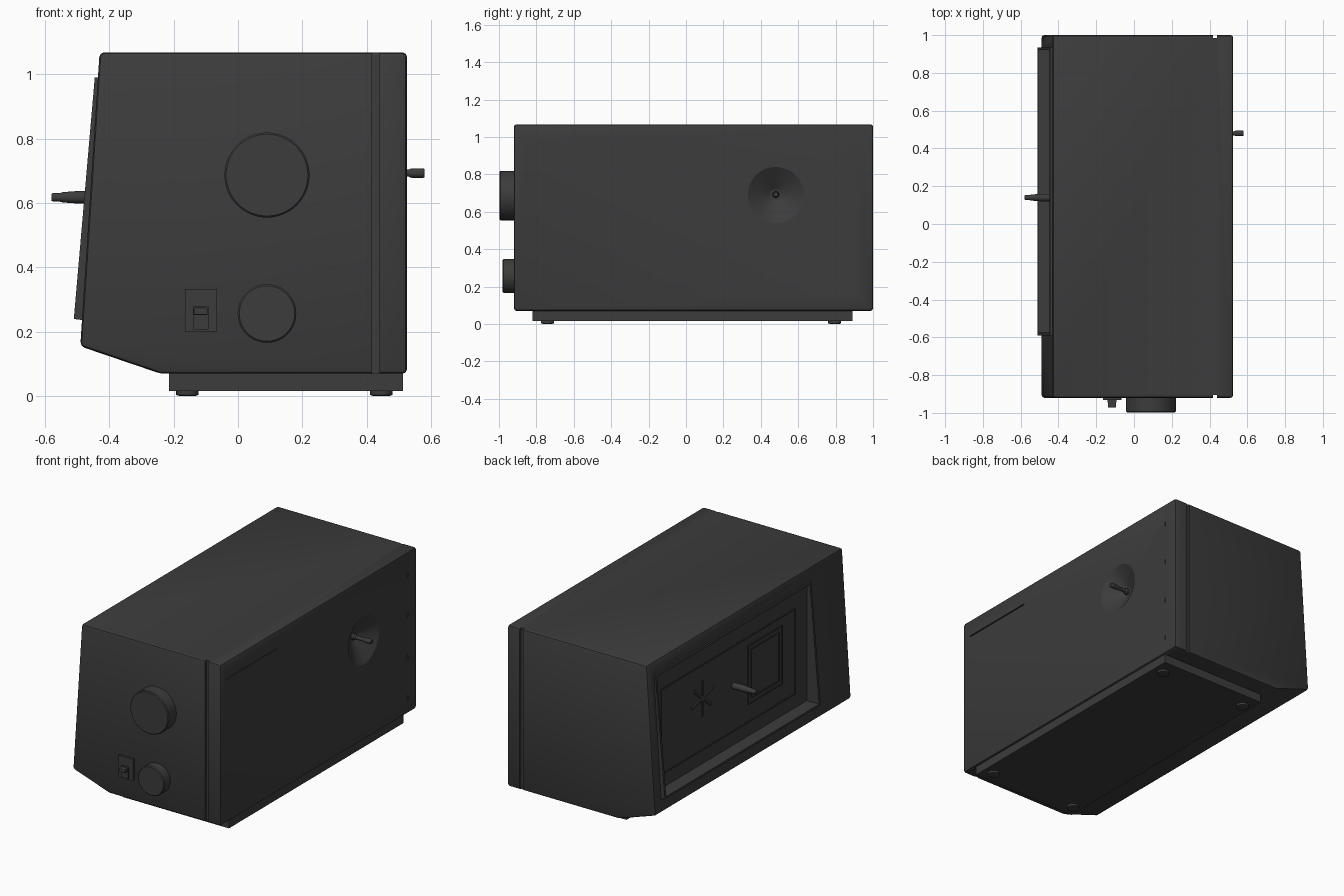
import bpy, bmesh, math
from mathutils import Matrix, Vector

cube = bpy.data.objects.get("Cube")
if cube:
    bpy.data.objects.remove(cube)


def material(name, value):
    m = bpy.data.materials.new(name)
    m.use_nodes = True
    colour = (value, value, value, 1)
    m.diffuse_color = colour
    m.node_tree.nodes["Principled BSDF"].inputs["Base Color"].default_value = colour
    return m


CHARCOAL = material("charcoal", 0.045)


def finish(name, bm):
    bmesh.ops.recalc_face_normals(bm, faces=bm.faces)
    mesh = bpy.data.meshes.new(name)
    bm.to_mesh(mesh)
    bm.free()
    mesh.materials.append(CHARCOAL)
    ob = bpy.data.objects.new(name, mesh)
    bpy.context.collection.objects.link(ob)
    return ob


def select(ob):
    bpy.ops.object.select_all(action="DESELECT")
    ob.select_set(True)
    bpy.context.view_layer.objects.active = ob


def smooth(ob):
    select(ob)
    bpy.ops.object.shade_smooth_by_angle(angle=math.radians(30))


def box(name, x, y, z, bevel=0):
    bm = bmesh.new()
    bmesh.ops.create_cube(bm, size=1)
    for v in bm.verts:
        v.co = [r[0] + (c + 0.5) * (r[1] - r[0]) for c, r in zip(v.co, (x, y, z))]
    if bevel:
        bmesh.ops.bevel(bm, geom=bm.edges[:], offset=bevel, segments=2,
                        profile=0.5, affect="EDGES")
    return finish(name, bm)


def prism(name, profile, y0, y1, bevel=0):
    """Extrude an x-z outline along y."""
    bm = bmesh.new()
    face = bm.faces.new([bm.verts.new((x, y0, z)) for x, z in profile])
    geom = bmesh.ops.extrude_face_region(bm, geom=[face])["geom"]
    verts = [g for g in geom if isinstance(g, bmesh.types.BMVert)]
    bmesh.ops.translate(bm, verts=verts, vec=(0, y1 - y0, 0))
    if bevel:
        bmesh.ops.bevel(bm, geom=bm.edges[:], offset=bevel, segments=2,
                        profile=0.5, affect="EDGES")
    return finish(name, bm)


def turned(name, origin, axis, rings, sides=48):
    """Solid of revolution from (distance, radius) rings along an axis."""
    bm = bmesh.new()
    loops = []
    for d, r in rings:
        loops.append([bm.verts.new((r * math.cos(a), r * math.sin(a), d))
                      for a in (math.tau * i / sides for i in range(sides))])
    for a, b in zip(loops, loops[1:]):
        for i in range(sides):
            j = (i + 1) % sides
            bm.faces.new((a[i], a[j], b[j], b[i]))
    bm.faces.new(loops[0][::-1])
    bm.faces.new(loops[-1])
    turn = Vector((0, 0, 1)).rotation_difference(Vector(axis)).to_matrix().to_4x4()
    bm.transform(Matrix.Translation(origin) @ turn)
    ob = finish(name, bm)
    smooth(ob)
    return ob


def combine(ob, other, operation="DIFFERENCE"):
    select(ob)
    mod = ob.modifiers.new("combine", "BOOLEAN")
    mod.operation, mod.solver, mod.object = operation, "EXACT", other
    bpy.ops.object.modifier_apply(modifier=mod.name)
    bpy.data.objects.remove(other)


# Cabinet with sloped display side and chamfered underside
body = prism("cabinet", [(-0.49, 0.155), (-0.24, 0.07), (0.525, 0.07),
                         (0.525, 1.068), (-0.43, 1.068)], -0.92, 1.0, 0.014)

# Raised display surround and its upright recess
surround = prism("display_surround", [(-0.47, 0.235), (-0.51, 0.24),
                                      (-0.445, 0.99), (-0.42, 0.99)], -0.59, 0.935)
combine(body, surround, "UNION")
combine(body, box("recess_cutter", (-0.7, -0.425), (-0.575, 0.92), (0.252, 0.975)))

# Panel seams on both ends
for y in (-0.92, 1.0):
    combine(body, box("seam_cutter", (0.417, 0.44), (y - 0.015, y + 0.015), (0, 1.2)))

# Dished well and slots in the flat side
combine(body, turned("well_cutter", (0.535, 0.48, 0.69), (-1, 0, 0),
                     [(0, 0.155), (0.01, 0.15), (0.06, 0.07), (0.085, 0.03)]))
combine(body, box("slot_cutter", (0.517, 0.6), (-0.86, -0.37), (0.955, 0.962)))
for z in (0.17, 0.42, 0.68, 0.93):
    combine(body, box("slot_cutter", (0.519, 0.6), (0.905, 0.911), (z - 0.015, z + 0.015)))
smooth(body)


# Thin outlines on the display panel
def outline(name, y0, y1, z0, z1, w=0.007):
    x = (-0.43, -0.424)
    for side, y in (("front", y0), ("back", y1)):
        box(f"{name}_{side}", x, (y - w / 2, y + w / 2), (z0, z1))
    for side, z in (("lower", z0), ("upper", z1)):
        box(f"{name}_{side}", x, (y0, y1), (z - w / 2, z + w / 2))


outline("panel_border", -0.46, 0.85, 0.34, 0.865)
outline("window_border", -0.33, 0.0, 0.45, 0.81)
outline("window_inner_border", -0.30, -0.03, 0.48, 0.78)

# Crossed pointer plates
for i, angle in enumerate((0, 75, 130)):
    plate = box(f"pointer_{i + 1}", (-0.004, 0.004), (-0.007, 0.007), (-0.11, 0.11))
    plate.rotation_euler.x = math.radians(angle)
    plate.location = (-0.429, 0.45, 0.66)

# Toggle levers on both long sides
turned("display_lever", (-0.42, 0.14, 0.618), (-1, 0, 0),
       [(0, 0.02), (0.07, 0.02), (0.125, 0.016), (0.13, 0.014), (0.155, 0.013), (0.16, 0.01)], 20)
turned("well_lever", (0.435, 0.48, 0.693), (1, 0, 0),
       [(0, 0.018), (0.03, 0.018), (0.04, 0.011), (0.095, 0.011),
        (0.105, 0.015), (0.14, 0.015), (0.145, 0.012)], 20)

# Front dials
for name, z, r, depth in (("large_dial", 0.687, 0.132, 0.08), ("small_dial", 0.257, 0.091, 0.062)):
    turned(name, (0.09, -0.918, z), (0, -1, 0),
           [(0, r), (depth - 0.005, r), (depth, r - 0.005)], 64)

# Rocker switch on its plate
box("switch_plate", (-0.165, -0.066), (-0.933, -0.915), (0.2, 0.333))
box("switch_rocker", (-0.14, -0.092), (-0.945, -0.93), (0.208, 0.278))
box("switch_lever", (-0.138, -0.094), (-0.972, -0.94), (0.252, 0.275), 0.004)

# Plinth and feet
box("plinth", (-0.215, 0.512), (-0.82, 0.89), (0.017, 0.075))
for x in (-0.157, 0.445):
    for y in (-0.74, 0.795):
        turned("foot", (x, y, 0), (0, 0, 1), [(0, 0.022), (0.004, 0.035), (0.02, 0.035)], 24)
